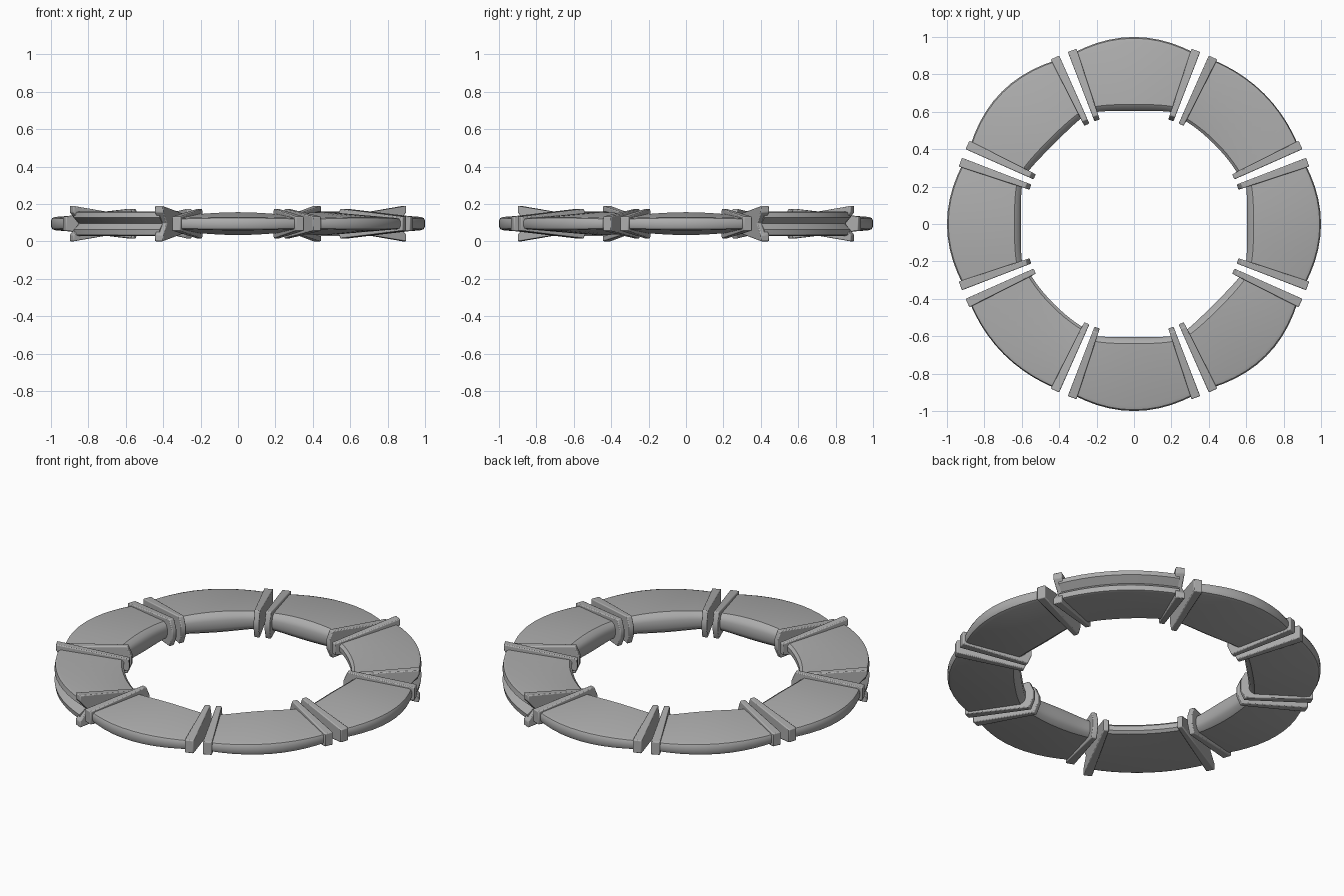
import bpy
import bmesh
from math import radians, sin, cos, pi

MID_Z = 0.095
MID_R = 0.8

old = bpy.data.objects.get("Cube")
if old:
    bpy.data.objects.remove(old, do_unlink=True)

grey = bpy.data.materials.new("plain grey")
grey.use_nodes = True
colour = (0.42, 0.42, 0.42, 1)
grey.diffuse_color = colour
grey.node_tree.nodes["Principled BSDF"].inputs["Base Color"].default_value = colour

# Upper halves of the cross-sections as (radius, half height), inner side first
BODY_IN = [(0.605, 0.022), (0.615, 0.045), (0.64, 0.061), (0.975, 0.036), (0.993, 0.03), (1.0, 0.016)]
BODY_OUT = [(0.605, 0.014), (0.62, 0.028), (0.965, 0.065), (0.98, 0.06), (0.985, 0.032), (0.945, 0)]
RIB_IN = [(0.588, 0.025), (0.612, 0.08), (0.986, 0.038)]
RIB_OUT = [(0.588, 0.034), (0.986, 0.095), (0.986, 0.06), (0.935, 0)]


def full_section(half):
    """Mirror a half section about its middle plane."""
    return half + [(r, -h) for r, h in reversed(half) if h > 0]


def sweep(name, half, start, end, steps, shrink_r=0, shrink_h=0, bevel=0):
    """Sweep a section around the ring, shrinking it towards both ends."""
    bm = bmesh.new()
    section = full_section(half)
    rings = []
    for i in range(steps + 1):
        t = i / steps
        a = radians(start + (end - start) * t)
        edge = 1 - sin(pi * t)
        kr, kh = 1 - shrink_r * edge, 1 - shrink_h * edge
        ring = []
        for r, h in section:
            rr = MID_R + (r - MID_R) * kr
            ring.append(bm.verts.new((rr * cos(a), rr * sin(a), MID_Z + h * kh)))
        rings.append(ring)
    n = len(section)
    for a, b in zip(rings, rings[1:]):
        for j in range(n):
            k = (j + 1) % n
            bm.faces.new((a[j], a[k], b[k], b[j]))
    bm.faces.new(rings[0])
    bm.faces.new(rings[-1][::-1])
    bmesh.ops.recalc_face_normals(bm, faces=bm.faces)
    mesh = bpy.data.meshes.new(name)
    bm.to_mesh(mesh)
    bm.free()
    mesh.materials.append(grey)
    ob = bpy.data.objects.new(name, mesh)
    bpy.context.collection.objects.link(ob)
    if bevel:
        mod = ob.modifiers.new("soft edges", "BEVEL")
        mod.width = bevel
        mod.segments = 2
    bpy.ops.object.select_all(action="DESELECT")
    ob.select_set(True)
    bpy.context.view_layer.objects.active = ob
    bpy.ops.object.shade_smooth_by_angle(angle=radians(35))


# Eight segments; two opposite ones are thick and grooved on the outside
for i in range(8):
    middle = 45 * i
    flipped = i in (1, 5)
    body, rib = (BODY_OUT, RIB_OUT) if flipped else (BODY_IN, RIB_IN)
    sweep(f"segment_{i + 1}", body, middle - 19.5, middle + 19.5, 10,
          0.06 if flipped else 0.15, 0 if flipped else 0.18)
    # End ribs
    for side, label in ((-1, "first"), (1, "second")):
        centre = middle + side * 19.6
        sweep(f"{label}_rib_{i + 1}", rib, centre - 1.45, centre + 1.45, 1, bevel=0.005)
